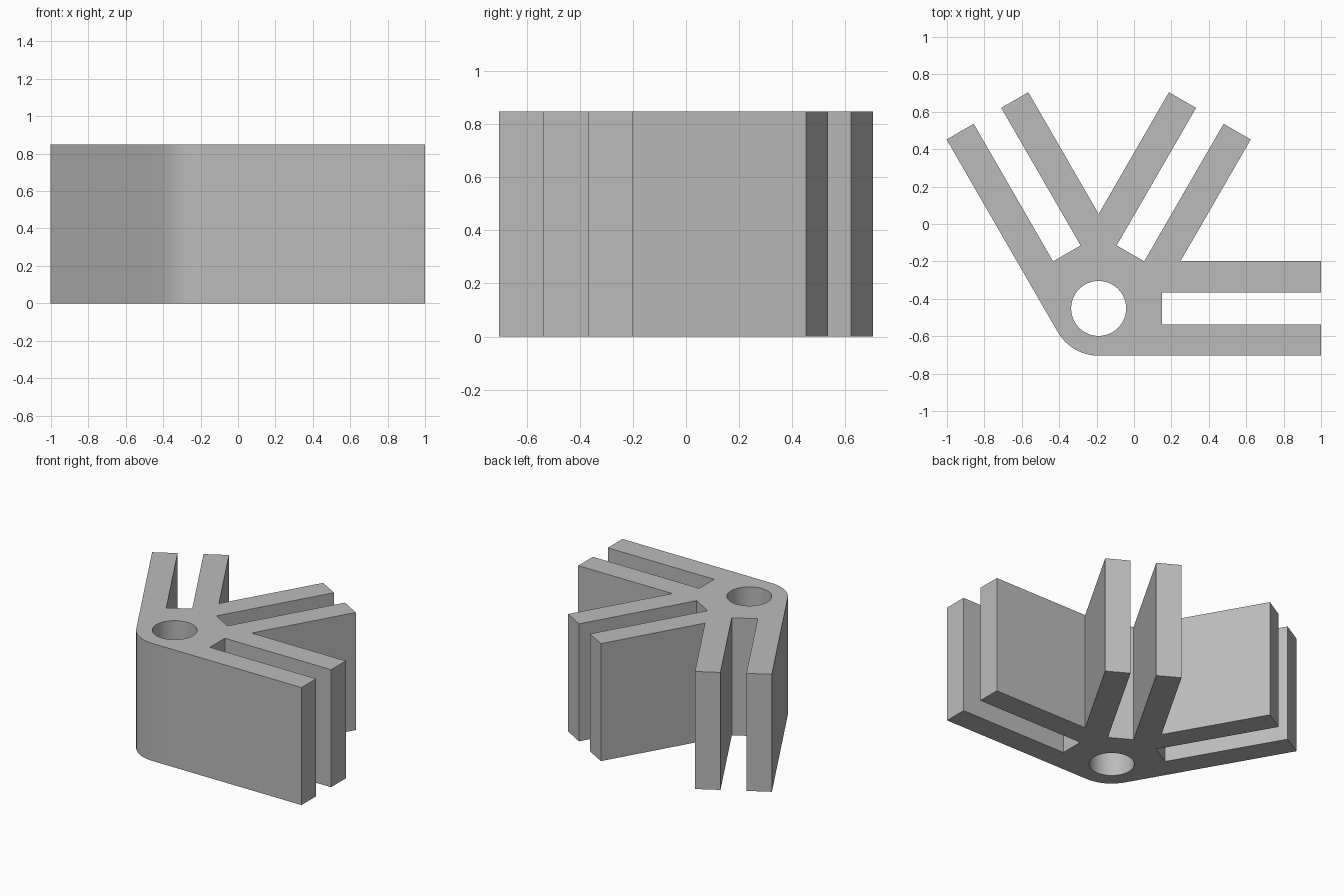
import bpy, bmesh
from math import cos, sin, pi, radians
from mathutils import Vector, Matrix

cube = bpy.data.objects.get("Cube")
if cube:
    bpy.data.objects.remove(cube)

CENTRE = Vector((-0.189, -0.4515, 0))
HEIGHT = 0.848
REACH = 1.189        # hub centre to arm tips
HALF = 0.2525        # half width of a pair of arms
SLOT = 0.085         # half width of the slot between them
SLOT_START = 0.34    # hub centre to slot floor
HOLE = 0.147
ANGLES = (0, 60, 120)


def polar(radius, degrees):
    a = radians(degrees)
    return Vector((radius * cos(a), radius * sin(a), 0))


# Outline: three slotted arm pairs, inner corners between them, rounded hub
outline = []
for angle in ANGLES:
    turn = Matrix.Rotation(radians(angle), 3, 'Z')
    pair = [(REACH, -HALF), (REACH, -SLOT), (SLOT_START, -SLOT),
            (SLOT_START, SLOT), (REACH, SLOT), (REACH, HALF)]
    outline += [turn @ Vector((x, y, 0)) for x, y in pair]
    if angle != ANGLES[-1]:
        outline.append(polar(2 * HALF, angle + 30))
outline += [polar(HALF, 210 + 60 * i / 12) for i in range(13)]

# Round pivot hole
hole = [polar(HOLE, 360 * i / 64) for i in range(64)]

# Fill the profile around the hole and extrude it
bm = bmesh.new()
for loop in (outline, hole):
    verts = [bm.verts.new(CENTRE + p) for p in loop]
    for i, v in enumerate(verts):
        bm.edges.new((verts[i - 1], v))
bmesh.ops.triangle_fill(bm, edges=bm.edges[:], use_beauty=True)
top = bmesh.ops.extrude_face_region(bm, geom=bm.faces[:])
bmesh.ops.translate(bm, vec=(0, 0, HEIGHT),
                    verts=[g for g in top["geom"] if isinstance(g, bmesh.types.BMVert)])
bmesh.ops.recalc_face_normals(bm, faces=bm.faces[:])

mesh = bpy.data.meshes.new("slotted_bracket")
bm.to_mesh(mesh)
bm.free()
bracket = bpy.data.objects.new("slotted_bracket", mesh)
bpy.context.collection.objects.link(bracket)

# Plain grey material
grey = bpy.data.materials.new("plain grey")
grey.use_nodes = True
colour = (0.5, 0.5, 0.5, 1)
grey.diffuse_color = colour
grey.node_tree.nodes["Principled BSDF"].inputs["Base Color"].default_value = colour
mesh.materials.append(grey)

# Smooth the curved walls, keep the corners crisp
bpy.ops.object.select_all(action='DESELECT')
bracket.select_set(True)
bpy.context.view_layer.objects.active = bracket
bpy.ops.object.shade_smooth_by_angle(angle=radians(25))
